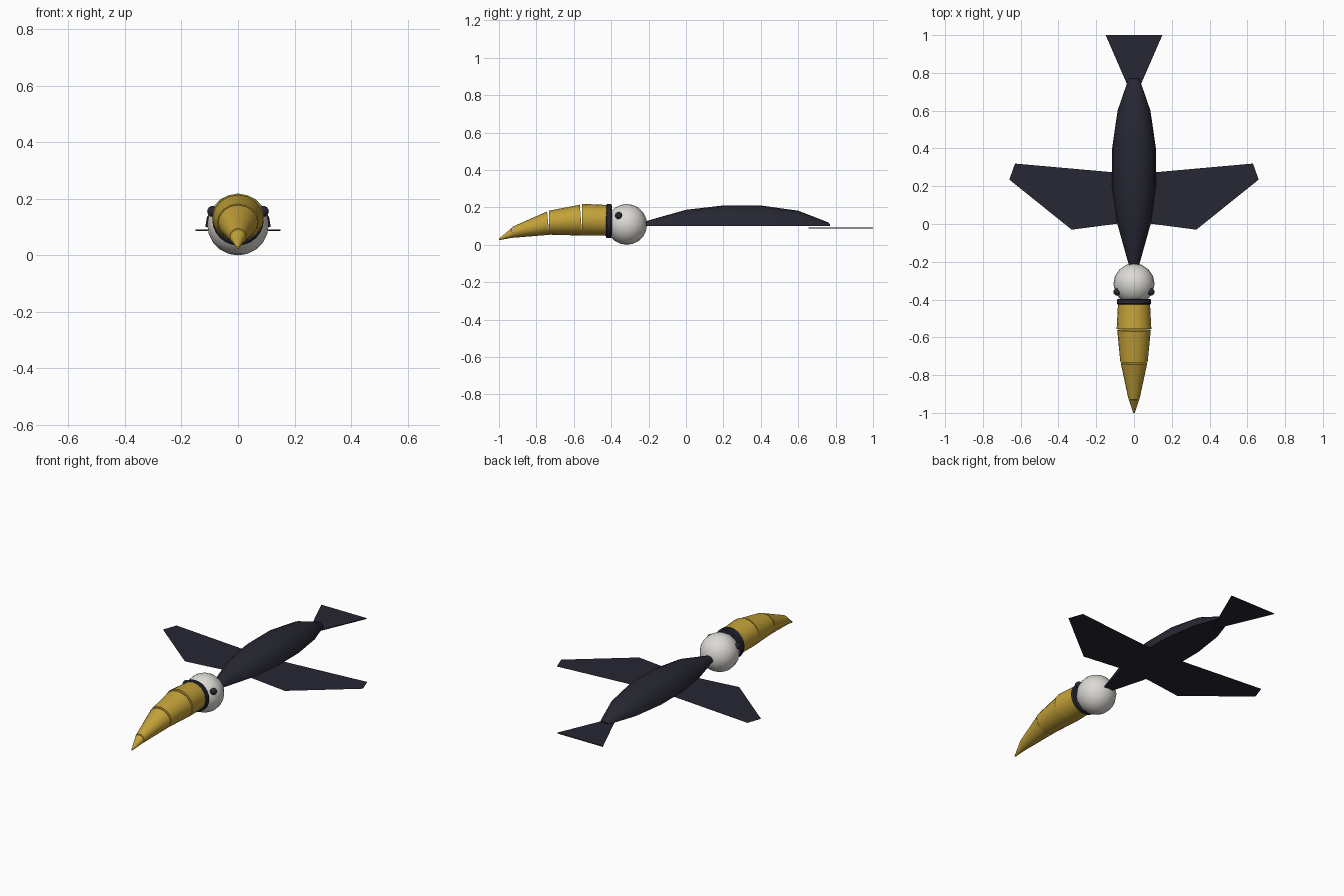
import bpy, bmesh, math
from mathutils import Matrix

if "Cube" in bpy.data.objects:
    bpy.data.objects.remove(bpy.data.objects["Cube"])


def material(name, rgb):
    m = bpy.data.materials.new(name)
    m.diffuse_color = (*rgb, 1)
    m.use_nodes = True
    m.node_tree.nodes["Principled BSDF"].inputs["Base Color"].default_value = m.diffuse_color
    return m


DARK = material("blue_black", (0.02, 0.02, 0.033))
GOLD = material("gold", (0.55, 0.36, 0.04))
WHITE = material("off_white", (0.72, 0.70, 0.66))


def finish(name, bm, mat, smooth=True):
    bmesh.ops.recalc_face_normals(bm, faces=bm.faces)
    mesh = bpy.data.meshes.new(name)
    bm.to_mesh(mesh)
    bm.free()
    mesh.materials.append(mat)
    ob = bpy.data.objects.new(name, mesh)
    bpy.context.collection.objects.link(ob)
    if smooth:
        bpy.ops.object.select_all(action='DESELECT')
        ob.select_set(True)
        bpy.context.view_layer.objects.active = ob
        bpy.ops.object.shade_smooth_by_angle(angle=math.radians(40))
    return ob


def loft(name, rings, mat):
    """Skin closed rings of points and cap both ends."""
    bm = bmesh.new()
    loops = [[bm.verts.new(p) for p in ring] for ring in rings]
    n = len(loops[0])
    for a, b in zip(loops, loops[1:]):
        for i in range(n):
            j = (i + 1) % n
            bm.faces.new((a[i], a[j], b[j], b[i]))
    bm.faces.new(loops[0])
    bm.faces.new(loops[-1])
    return finish(name, bm, mat)


def bill_ring(half_width, y_top, z_top, y_bot, z_bot, n=16):
    """Oval ring that leans from its top point to its bottom point."""
    ring = []
    for i in range(n):
        a = 2 * math.pi * i / n
        t = (1 + math.cos(a)) / 2
        ring.append((half_width * math.sin(a), y_bot + (y_top - y_bot) * t,
                     z_bot + (z_top - z_bot) * t))
    return ring


def body_ring(y, half_width, height, base=0.1, n=10):
    """Half oval with a flat underside."""
    return [(half_width * math.cos(math.pi * i / n), y,
             base + height * math.sin(math.pi * i / n)) for i in range(n + 1)]


def ball(name, centre, radius, mat, u=16, v=10):
    bm = bmesh.new()
    bmesh.ops.create_uvsphere(bm, u_segments=u, v_segments=v, radius=radius,
                              matrix=Matrix.Translation(centre))
    return finish(name, bm, mat)


def plate(name, outline, z, thickness, mat):
    bm = bmesh.new()
    face = bm.faces.new([bm.verts.new((x, y, z)) for x, y in outline])
    if thickness:
        ext = bmesh.ops.extrude_face_region(bm, geom=[face])
        for v in ext["geom"]:
            if isinstance(v, bmesh.types.BMVert):
                v.co.z += thickness
    return finish(name, bm, mat, smooth=False)


# Body: domed back, flat belly
loft("body", [body_ring(*s) for s in (
    (-0.215, 0.028, 0.026), (0.0, 0.088, 0.087), (0.2, 0.116, 0.11),
    (0.4, 0.116, 0.11), (0.6, 0.087, 0.082), (0.76, 0.032, 0.02),
    (0.77, 0.025, 0.01))], DARK)

# Wings: one paper-thin mirrored sheet under the body
half = [(0, 0.013), (0.33, -0.03), (0.66, 0.235), (0.63, 0.32), (0, 0.264)]
plate("wings", half + [(-x, y) for x, y in half[-2:0:-1]], 0.098, 0, DARK)

# Tail fan
plate("tail", [(0, 0.655), (0.15, 1.0), (-0.15, 1.0)], 0.086, 0.005, DARK)

# Head and eyes
ball("head", (0, -0.317, 0.109), 0.109, WHITE)
for side, label in ((-1, "left"), (1, "right")):
    ball(label + "_eye", (side * 0.09, -0.36, 0.156), 0.019, DARK, 12, 8)

# Collar between head and bill
loft("collar", [bill_ring(w, y, 0.126 + w, y, 0.126 - w, 24) for w, y in (
    (0.084, -0.428), (0.091, -0.422), (0.091, -0.402), (0.084, -0.396))], DARK)

# Bill: four leaning segments with wedge gaps along the top
segments = {
    "bill_base": ((0.084, -0.405, 0.212, -0.405, 0.048),
                  (0.092, -0.557, 0.219, -0.557, 0.049)),
    "bill_middle": ((0.089, -0.568, 0.214, -0.555, 0.049),
                    (0.072, -0.733, 0.182, -0.733, 0.054)),
    "bill_front": ((0.070, -0.743, 0.178, -0.731, 0.053),
                   (0.029, -0.928, 0.096, -0.93, 0.037)),
    "bill_tip": ((0.028, -0.931, 0.091, -0.928, 0.038),
                 (0.004, -1.0, 0.032, -1.0, 0.024)),
}
for name, ends in segments.items():
    loft(name, [bill_ring(*e) for e in ends], GOLD)
